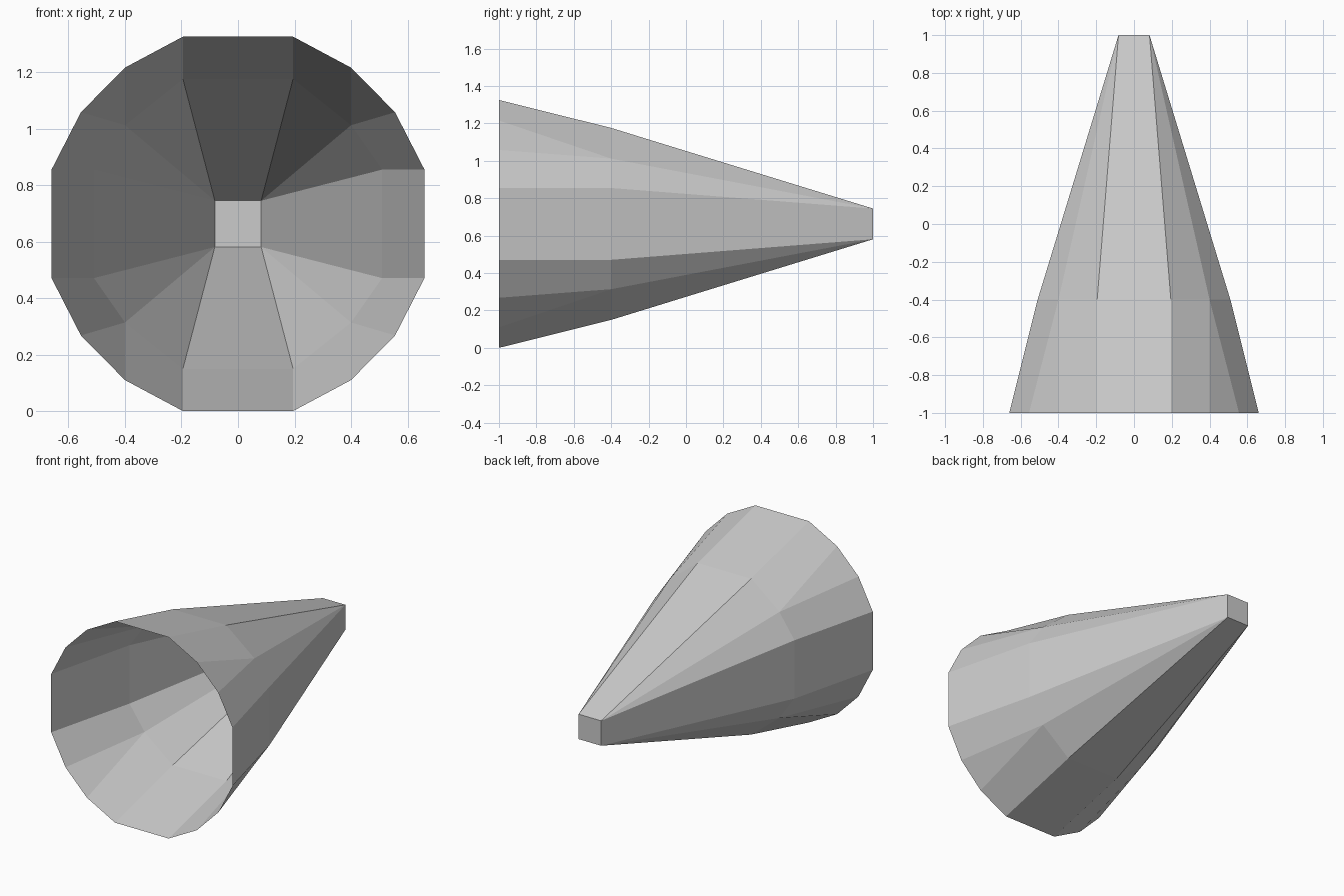
import bpy
import bmesh

cube = bpy.data.objects.get("Cube")
if cube:
    bpy.data.objects.remove(cube, do_unlink=True)

CENTRE_Z = 0.6625

# Plain grey material
grey = bpy.data.materials.new("grey")
grey.use_nodes = True
colour = (0.6, 0.6, 0.6, 1)
grey.diffuse_color = colour
grey.node_tree.nodes["Principled BSDF"].inputs["Base Color"].default_value = colour

bm = bmesh.new()


def ring(corner, y):
    """Mirror one rounded corner into four, going round in order."""
    corners = []
    for sx, sz, step in ((1, 1, 1), (1, -1, -1), (-1, -1, 1), (-1, 1, -1)):
        corners.append([bm.verts.new((sx * x, y, CENTRE_Z + sz * z))
                        for x, z in corner[::step]])
    return corners


# Open rim, shoulder and small square tip
rim = ring([(0.195, 0.6625), (0.4, 0.553), (0.556, 0.395), (0.66, 0.192)], -1)
shoulder = ring([(0.195, 0.513), (0.4, 0.349), (0.51, 0.192)], -0.4)
tip = ring([(0.082, 0.082)], 1)

for i in range(4):
    j = (i + 1) % 4
    r, m, t = rim[i], shoulder[i], tip[i][0]
    # Rounded corner: flared band, then facets running to the tip
    bm.faces.new((r[0], r[1], m[1], m[0]))
    bm.faces.new((r[1], r[2], m[1]))
    bm.faces.new((r[2], r[3], m[2], m[1]))
    bm.faces.new((m[0], m[1], t))
    bm.faces.new((m[1], m[2], t))
    # Flat panel between this corner and the next
    bm.faces.new((r[3], rim[j][0], shoulder[j][0], m[2]))
    bm.faces.new((m[2], shoulder[j][0], tip[j][0], t))

# Closed tip
bm.faces.new([corner[0] for corner in tip])

mesh = bpy.data.meshes.new("cone_shell")
bm.to_mesh(mesh)
bm.free()
mesh.materials.append(grey)
shell = bpy.data.objects.new("cone_shell", mesh)
bpy.context.collection.objects.link(shell)
